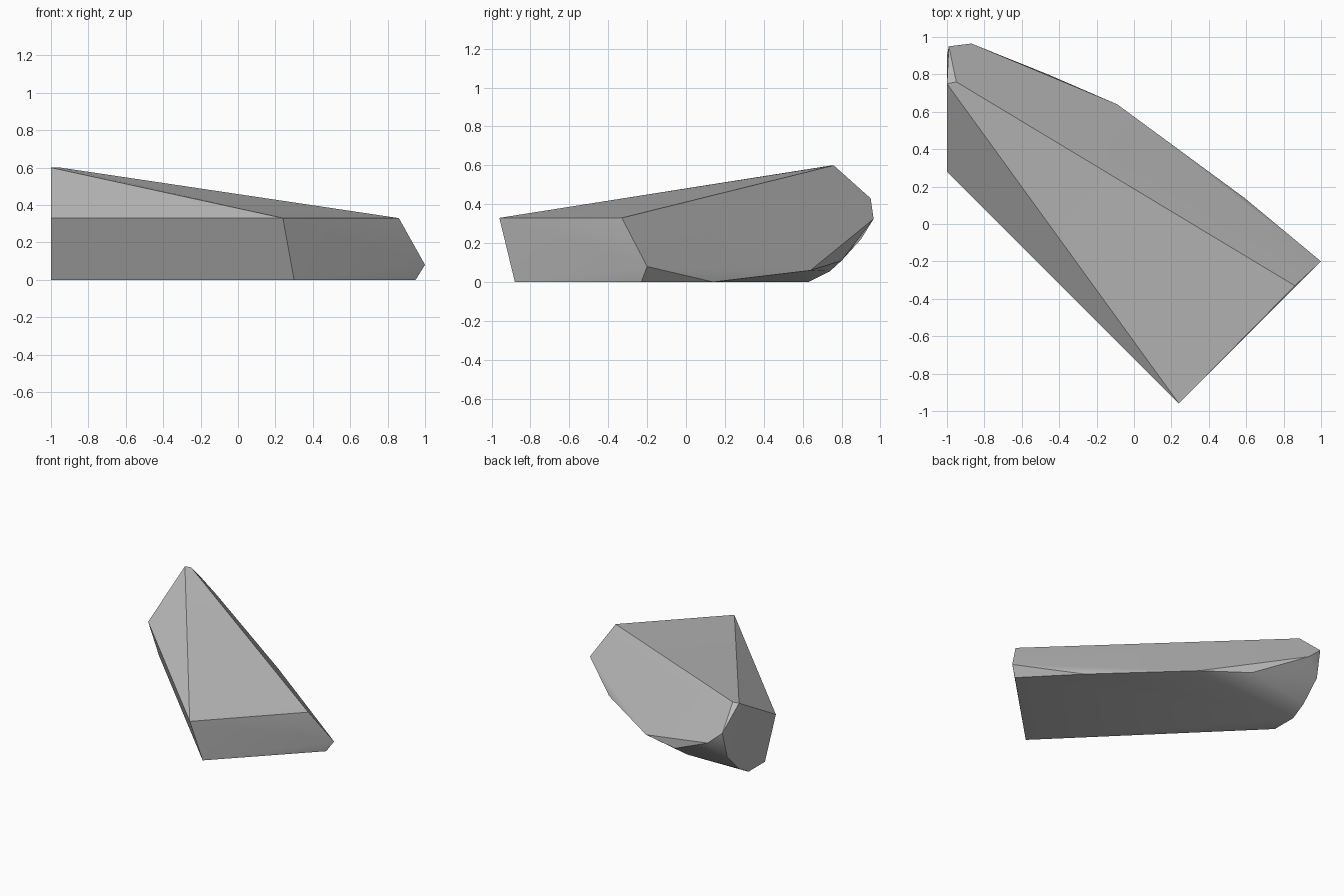
import bpy, bmesh
from math import radians

cube = bpy.data.objects.get("Cube")
if cube:
    bpy.data.objects.remove(cube)

# Stone colour
stone = bpy.data.materials.new("stone_grey")
stone.use_nodes = True
grey = (0.5, 0.5, 0.5, 1)
stone.diffuse_color = grey
stone.node_tree.nodes["Principled BSDF"].inputs["Base Color"].default_value = grey

# Corners of the cut rock, grouped by region
top_corners = [(-1, .75, .6), (-.95, .76, .6), (.24, -.96, .33), (.86, -.33, .33)]
base_corners = [(.3, -.88, 0), (.95, -.23, 0), (.59, .14, 0), (-1, .63, 0), (-1, .42, 0)]
end_corners = [(-1, .28, .33), (-1, .75, .07), (-1, .9, .22), (-.99, .95, .43)]
back_corners = [(1, -.2, .08), (-.09, .64, .06), (-.46, .8, .11),
                (-.53, .74, .055), (-.87, .965, .325)]

# Wrap the corners in a convex solid and merge its flat faces
bm = bmesh.new()
for corner in top_corners + base_corners + end_corners + back_corners:
    bm.verts.new(corner)
bmesh.ops.convex_hull(bm, input=bm.verts[:])
bmesh.ops.dissolve_limit(bm, angle_limit=radians(2), verts=bm.verts[:], edges=bm.edges[:])
bmesh.ops.recalc_face_normals(bm, faces=bm.faces[:])

mesh = bpy.data.meshes.new("rock")
bm.to_mesh(mesh)
bm.free()
mesh.materials.append(stone)
rock = bpy.data.objects.new("rock", mesh)
bpy.context.collection.objects.link(rock)

# Soft shading across shallow edges, crisp on the cut ones
bpy.ops.object.select_all(action="DESELECT")
rock.select_set(True)
bpy.context.view_layer.objects.active = rock
bpy.ops.object.shade_smooth_by_angle(angle=radians(30))
